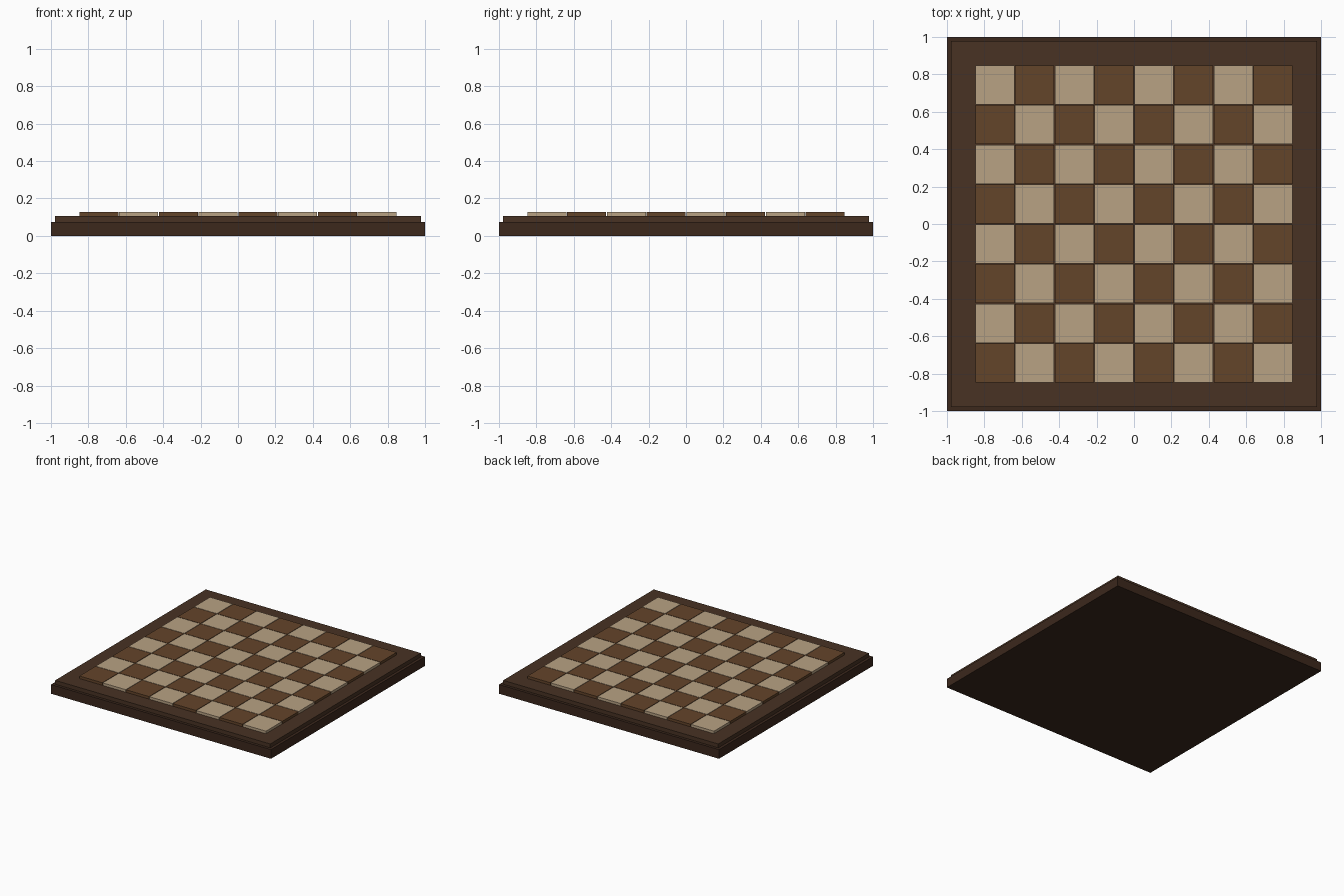
import bpy

if "Cube" in bpy.data.objects:
    bpy.data.objects.remove(bpy.data.objects["Cube"])


def material(name, rgb):
    m = bpy.data.materials.new(name)
    m.diffuse_color = (*rgb, 1)
    m.use_nodes = True
    m.node_tree.nodes["Principled BSDF"].inputs["Base Color"].default_value = m.diffuse_color
    return m


def box(name, x, y, z0, z1, size, mat):
    bpy.ops.mesh.primitive_cube_add(size=1, location=(x, y, (z0 + z1) / 2))
    ob = bpy.context.object
    ob.name = name
    ob.scale = (size, size, z1 - z0)
    bpy.ops.object.transform_apply(location=False, rotation=False, scale=True)
    ob.data.materials.append(mat)
    return ob


base_wood = material("base_wood", (0.045, 0.021, 0.012))
frame_wood = material("frame_wood", (0.065, 0.032, 0.017))
dark_wood = material("dark_wood", (0.127, 0.058, 0.023))
light_wood = material("light_wood", (0.48, 0.36, 0.23))

# Stepped board: wide base and slightly smaller top slab
box("base", 0, 0, 0, 0.075, 2.0, base_wood)
box("top_slab", 0, 0, 0.075, 0.107, 1.955, frame_wood)

# Raised 8 x 8 squares with thin gaps, dark in the front left corner
PITCH, TILE = 0.2125, 0.208
for row in range(8):
    for col in range(8):
        dark = (row + col) % 2 == 0
        box(f"{'dark' if dark else 'light'}_square_{row + 1}_{col + 1}",
            (col - 3.5) * PITCH, (row - 3.5) * PITCH, 0.107, 0.128,
            TILE, dark_wood if dark else light_wood)
